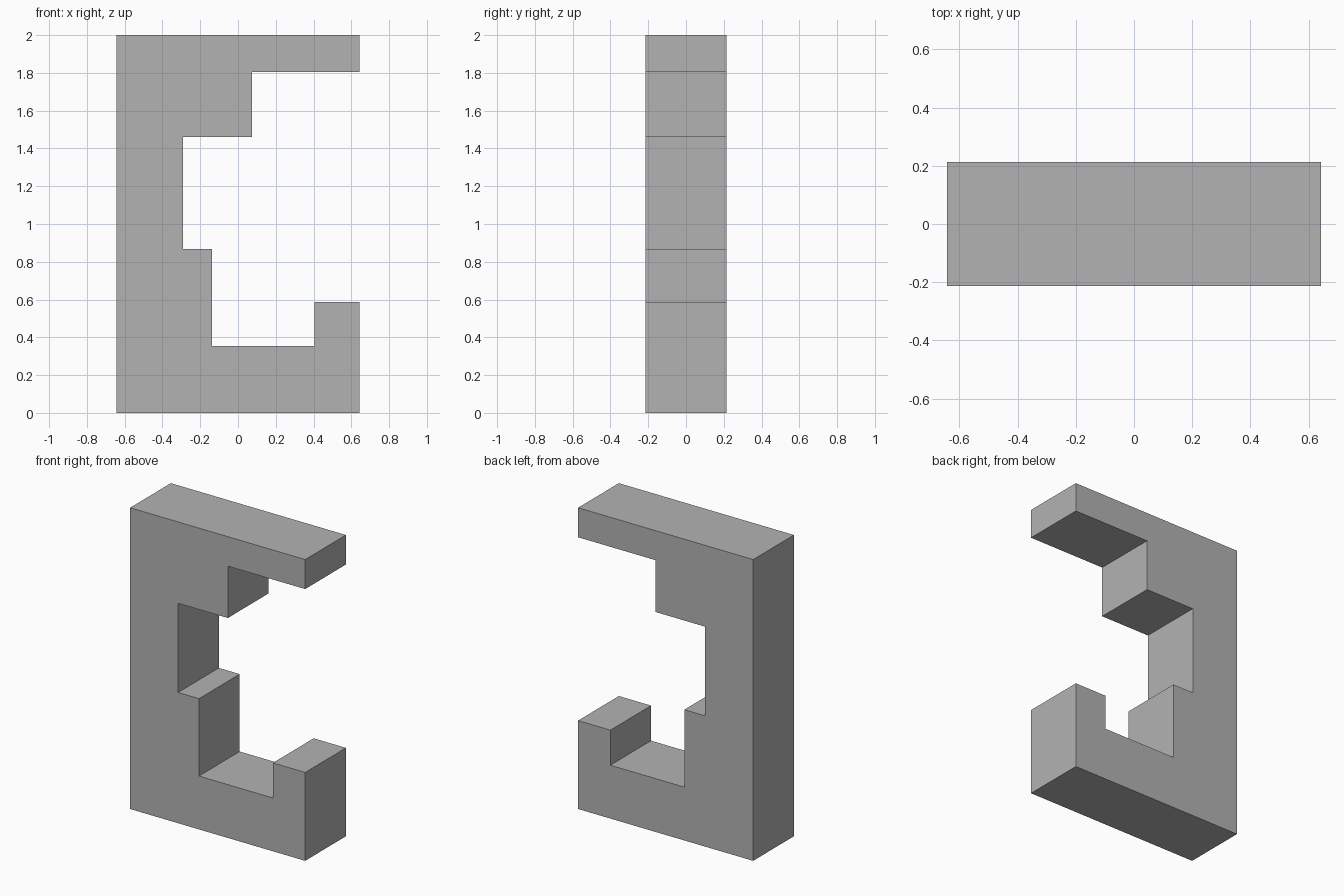
import bpy
import bmesh
from mathutils import Vector

cube = bpy.data.objects.get("Cube")
if cube:
    bpy.data.objects.remove(cube, do_unlink=True)

DEPTH = 0.427

# Single plain grey material
grey = bpy.data.materials.new("plain_grey")
grey.use_nodes = True
colour = (0.45, 0.45, 0.45, 1.0)
grey.diffuse_color = colour
grey.node_tree.nodes["Principled BSDF"].inputs["Base Color"].default_value = colour

# Stepped bracket outline (x, z), counter-clockwise seen from the front
outline = [
    (-0.643, 0), (0.643, 0), (0.643, 0.587), (0.406, 0.587),
    (0.406, 0.354), (-0.137, 0.354), (-0.137, 0.868), (-0.29, 0.868),
    (-0.29, 1.46), (0.075, 1.46), (0.075, 1.804), (0.643, 1.804),
    (0.643, 2), (-0.643, 2),
]


def extrude_profile(name, points, depth, material):
    """Extrude an x-z outline along y, centred on y = 0."""
    bm = bmesh.new()
    face = bm.faces.new([bm.verts.new((x, -depth / 2, z)) for x, z in points])
    result = bmesh.ops.extrude_face_region(bm, geom=[face], use_keep_orig=True)
    moved = [g for g in result["geom"] if isinstance(g, bmesh.types.BMVert)]
    bmesh.ops.translate(bm, verts=moved, vec=Vector((0, depth, 0)))
    bmesh.ops.recalc_face_normals(bm, faces=bm.faces)
    mesh = bpy.data.meshes.new(name)
    bm.to_mesh(mesh)
    bm.free()
    mesh.materials.append(material)
    obj = bpy.data.objects.new(name, mesh)
    bpy.context.collection.objects.link(obj)
    return obj


extrude_profile("stepped_bracket", outline, DEPTH, grey)
